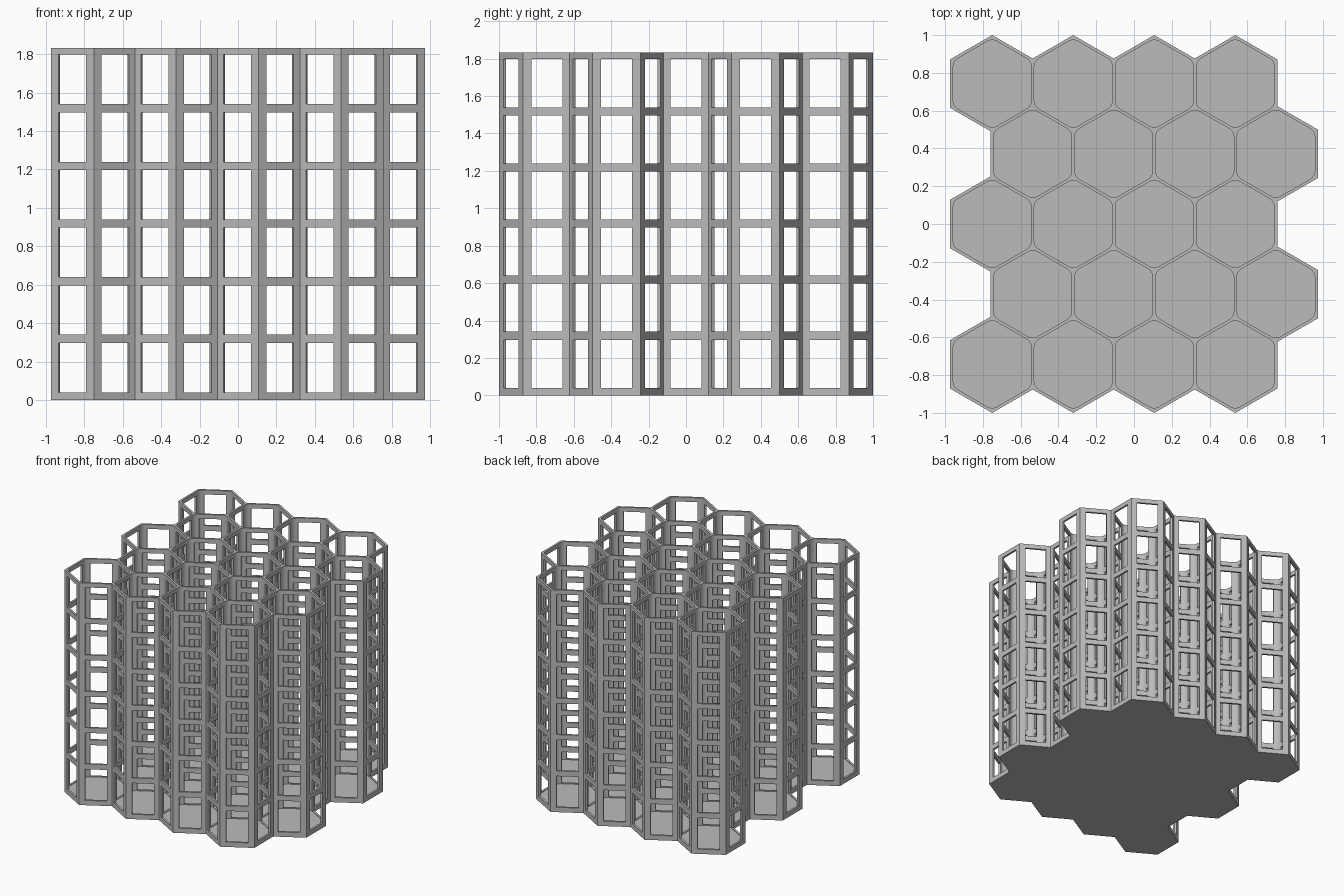
import bpy, bmesh
from math import cos, sin, tan, pi, sqrt
from mathutils import Vector

cube = bpy.data.objects.get("Cube")
if cube:
    bpy.data.objects.remove(cube, do_unlink=True)

HALF = 0.008                                # half the wall thickness
SIXTH = pi / 6
R = (1 - HALF / cos(SIXTH)) / 4             # cell radius
A = R * cos(SIXTH)                          # centre of cell to middle of wall
HEIGHT, FLOOR = 1.833, 0.035
WIN, WIN_H, WIN_Z, WIN_STEP, LEVELS = 0.0825, 0.257, 0.04, 0.3, 6
FILLET = 0.0485                             # radius of the inner corners

windows = [(WIN_Z + i * WIN_STEP, WIN_Z + i * WIN_STEP + WIN_H) for i in range(LEVELS)]
# Staggered cell centres: five rows of four
centres = [Vector(((2 * col - 3.5 + row % 2) * A, (2 - row) * 1.5 * R, 0))
           for row in range(5) for col in range(4)]

# Inner profile of one cell side as (along wall, distance from centre)
arc_at = (R - HALF / cos(SIXTH)) - FILLET / cos(SIXTH)
right = [(WIN, A - HALF)]
for step in range(3):
    phi = step * SIXTH / 2
    right.append((arc_at * sin(SIXTH) + FILLET * sin(phi),
                  arc_at * cos(SIXTH) + FILLET * cos(phi)))
inner = [(-u, d) for u, d in reversed(right)] + right

bm = bmesh.new()


class Side:
    """Local frame of one side of a cell."""

    def __init__(self, centre, index):
        self.centre = centre
        self.normal = Vector((cos(index * pi / 3), sin(index * pi / 3), 0))
        self.along = Vector((-self.normal.y, self.normal.x, 0))

    def is_shared(self):
        other = self.centre + self.normal * 2 * A
        return any((other - c).length < 0.01 for c in centres)

    def vert(self, point, z):
        u, d = point
        return bm.verts.new(self.centre + self.along * u + self.normal * d + Vector((0, 0, z)))

    def flat(self, points, z):
        bm.faces.new([self.vert(p, z) for p in points])

    def upright(self, a, b, z0, z1):
        bm.faces.new([self.vert(a, z0), self.vert(b, z0), self.vert(b, z1), self.vert(a, z1)])

    def skin(self, points, bottom):
        """Vertical surface along the points, with windows in the middle strip."""
        for a, b in zip(points, points[1:]):
            if abs(a[0] + b[0]) < 1e-6:
                edges = [bottom] + [z for pair in windows for z in pair] + [HEIGHT]
                for z0, z1 in zip(edges[::2], edges[1::2]):
                    self.upright(a, b, z0, z1)
            else:
                self.upright(a, b, bottom, HEIGHT)

    def reveals(self, near, far):
        """Four cut faces of each window."""
        ring = [(-WIN, near), (-WIN, far), (WIN, far), (WIN, near)]
        for z0, z1 in windows:
            self.upright(ring[3], ring[2], z0, z1)
            self.upright(ring[1], ring[0], z0, z1)
            self.flat(ring, z0)
            self.flat(ring[::-1], z1)


for centre in centres:
    sides = [Side(centre, i) for i in range(6)]
    shared = [s.is_shared() for s in sides]
    for i, side in enumerate(sides):
        outer = [(-R / 2, A), (R / 2, A)]
        far = A
        # Outside walls get their own outer skin, mitred at the corners
        if not shared[i]:
            far = A + HALF
            mitre = HALF * tan(SIXTH)
            left_end = -R / 2 + (mitre if shared[i - 1] else -mitre)
            right_end = R / 2 + (-mitre if shared[(i + 1) % 6] else mitre)
            outer[1:1] = [(left_end, far), (right_end, far)]
            side.skin([(left_end, far), (-WIN, far), (WIN, far), (right_end, far)], 0)
        side.skin(inner[::-1], FLOOR)
        side.reveals(A - HALF, far)
        # Rim, floor and underside
        side.flat(outer + inner[::-1], HEIGHT)
        side.flat([(0, 0)] + inner, FLOOR)
        side.flat(([(0, 0)] + outer)[::-1], 0)

bmesh.ops.remove_doubles(bm, verts=bm.verts[:], dist=0.0002)
mesh = bpy.data.meshes.new("honeycomb_rack")
bm.to_mesh(mesh)
bm.free()
rack = bpy.data.objects.new("honeycomb_rack", mesh)
bpy.context.collection.objects.link(rack)

# Single grey colour
grey = bpy.data.materials.new("grey")
grey.use_nodes = True
grey.diffuse_color = (0.5, 0.5, 0.5, 1)
grey.node_tree.nodes["Principled BSDF"].inputs["Base Color"].default_value = (0.5, 0.5, 0.5, 1)
mesh.materials.append(grey)

bpy.context.view_layer.objects.active = rack
rack.select_set(True)
bpy.ops.object.shade_smooth_by_angle(angle=SIXTH)
